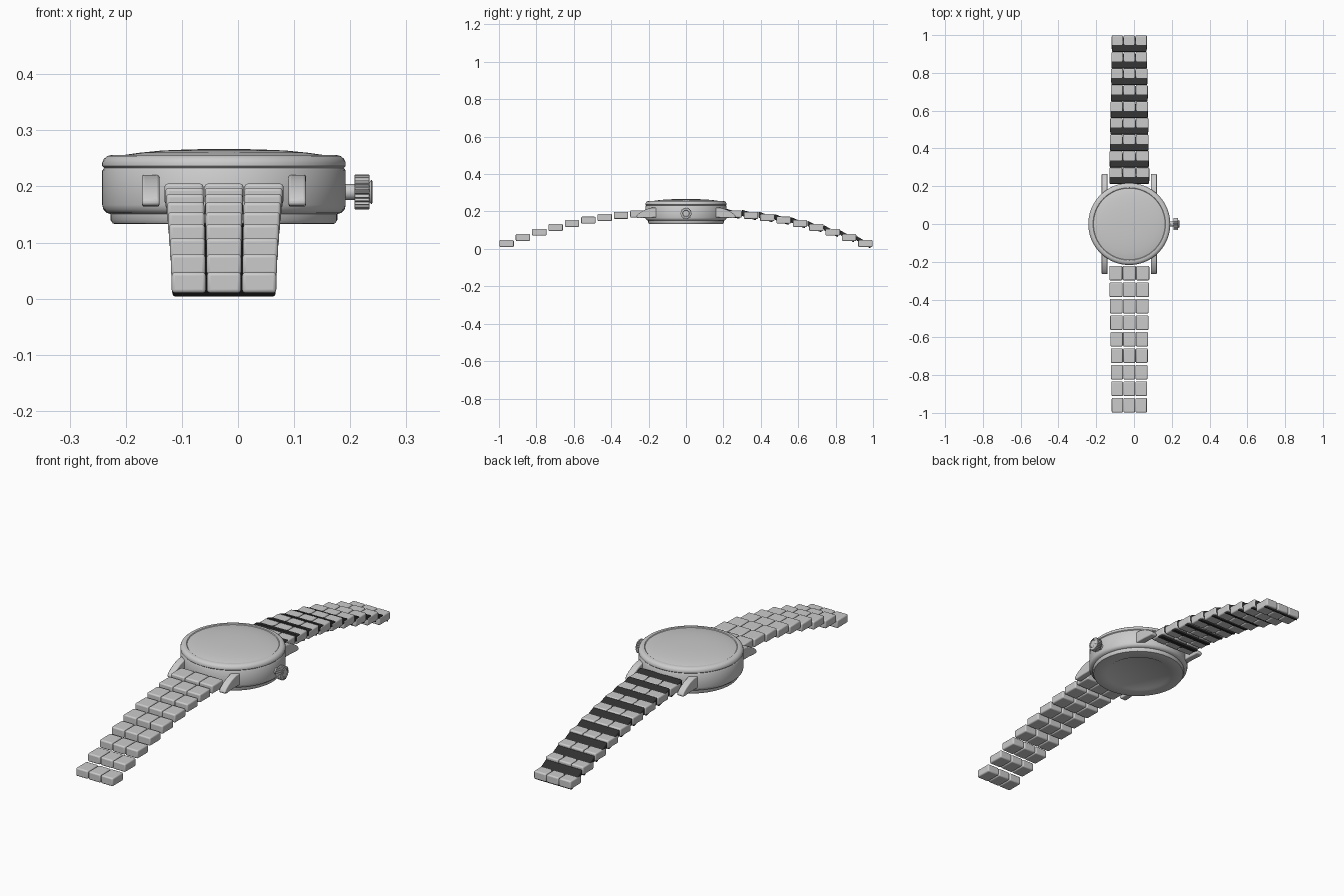
import bpy, bmesh, math
from mathutils import Matrix

cube = bpy.data.objects.get("Cube")
if cube:
    bpy.data.objects.remove(cube, do_unlink=True)

CX = -0.025          # centre line of the case and band
ROWS = 9


def material(name, value):
    m = bpy.data.materials.new(name)
    m.use_nodes = True
    colour = (value, value, value, 1)
    m.diffuse_color = colour
    m.node_tree.nodes["Principled BSDF"].inputs["Base Color"].default_value = colour
    return m


STEEL = material("light_steel", 0.6)
DARK = material("dark_connector", 0.03)


def finish(name, bm, mat, bevel=0.0, angle=35):
    bmesh.ops.recalc_face_normals(bm, faces=bm.faces)
    me = bpy.data.meshes.new(name)
    bm.to_mesh(me)
    bm.free()
    me.materials.append(mat)
    ob = bpy.data.objects.new(name, me)
    bpy.context.collection.objects.link(ob)
    if bevel:
        mod = ob.modifiers.new("rounded_edges", "BEVEL")
        mod.width = bevel
        mod.segments = 3
        mod.limit_method = "ANGLE"
    bpy.ops.object.select_all(action="DESELECT")
    ob.select_set(True)
    bpy.context.view_layer.objects.active = ob
    bpy.ops.object.shade_smooth_by_angle(angle=math.radians(angle))
    return ob


def lathe(name, profile, steps=96, mat=STEEL):
    """Spin (radius, height) points around the z axis."""
    bm = bmesh.new()
    verts = [bm.verts.new((r, 0, z)) for r, z in profile]
    edges = [bm.edges.new(p) for p in zip(verts, verts[1:])]
    bmesh.ops.spin(bm, geom=verts + edges, axis=(0, 0, 1), cent=(0, 0, 0),
                   angle=math.tau, steps=steps)
    bmesh.ops.remove_doubles(bm, verts=bm.verts, dist=1e-5)
    return finish(name, bm, mat)


def prism(name, outline, x0, x1, mat, bevel):
    """Extrude a (y, z) outline between two x positions."""
    bm = bmesh.new()
    face = bm.faces.new([bm.verts.new((x0, y, z)) for y, z in outline])
    out = bmesh.ops.extrude_face_region(bm, geom=[face])
    moved = [v for v in out["geom"] if isinstance(v, bmesh.types.BMVert)]
    bmesh.ops.translate(bm, verts=moved, vec=(x1 - x0, 0, 0))
    return finish(name, bm, mat, bevel)


# Case, bezel, crystal and back cover
parts = [
    lathe("case_body", [(0, .15), (.2, .15), (.209, .153), (.215, .159),
                        (.217, .167), (.217, .228), (.213, .234), (0, .234)]),
    lathe("bezel", [(.18, .232), (.213, .232), (.217, .236), (.217, .242),
                    (.214, .249), (.208, .254), (.2, .256), (.192, .256),
                    (.189, .253), (.18, .25)]),
    lathe("crystal", [(.19, .245), (.19, .253), (.178, .256), (.15, .26),
                      (.11, .264), (.06, .266), (0, .267)]),
    lathe("back_cover", [(.202, .152), (.202, .14), (.198, .134), (.194, .133),
                         (.145, .133), (.138, .137), (0, .137)]),
]
for ob in parts:
    ob.location.x = CX

# Lugs
lug = [(.1, .222), (.185, .22), (.215, .211), (.24, .198), (.258, .185),
       (.266, .174), (.264, .166), (.25, .164), (.21, .167), (.1, .168)]
for end, sy in (("front", -1), ("back", 1)):
    for side, sx in (("right", -1), ("left", 1)):
        x = CX + sx * .1305
        prism(f"{end}_{side}_lug", [(sy * y, z) for y, z in lug],
              x - .0155, x + .0155, STEEL, .007)

# Crown stem and knurled crown
turn = Matrix.Rotation(math.pi / 2, 4, "Y")
for ob in (lathe("crown_stem", [(0, .18), (.014, .18), (.014, .212), (0, .212)], 32),
           lathe("crown_cap", [(.015, .232), (.022, .238), (.018, .24), (.016, .237), (0, .237)], 48)):
    ob.matrix_world = Matrix.Translation((0, 0, .19)) @ turn

bm = bmesh.new()
teeth = 24
ring = []
for i in range(teeth * 4):
    a = math.tau * i / (teeth * 4)
    r = .031 if i % 4 < 2 else .0275
    ring.append(bm.verts.new((.208, r * math.cos(a), .19 + r * math.sin(a))))
grip = bm.faces.new(ring)
out = bmesh.ops.extrude_face_region(bm, geom=[grip])
bmesh.ops.translate(bm, vec=(.026, 0, 0),
                    verts=[v for v in out["geom"] if isinstance(v, bmesh.types.BMVert)])
finish("crown_grip", bm, STEEL, .0015)

# Band: rows of three links that drop and narrow away from the case
LENGTH, HEIGHT = .077, .037
for k in range(ROWS):
    yc = .26 + .0874 * k
    top = .205 - .00575 * k - .00175 * k * k
    half = .107 - .0016 * k
    pitch = 2 * half / 3
    for end, sy in (("front", -1), ("back", 1)):
        y0, y1 = sy * yc - LENGTH / 2, sy * yc + LENGTH / 2
        box = [(y0, top - HEIGHT), (y1, top - HEIGHT), (y1, top), (y0, top)]
        for c in (-1, 0, 1):
            x = CX + c * pitch
            prism(f"{end}_link_{k + 1}_{c + 2}", box, x - pitch / 2 + .001,
                  x + pitch / 2 - .001, STEEL, .006)

    # Slanted connector through each row of the back half
    rise = .01 + .0015 * k
    thick = .045 - rise
    inner, outer = yc - .048, yc + .027
    slant = [(inner, top + rise), (outer, top - rise),
             (outer, top - rise - thick), (inner, top + rise - thick)]
    prism(f"back_connector_{k + 1}", slant, CX - half + .002,
          CX + half - .002, DARK, .005)
